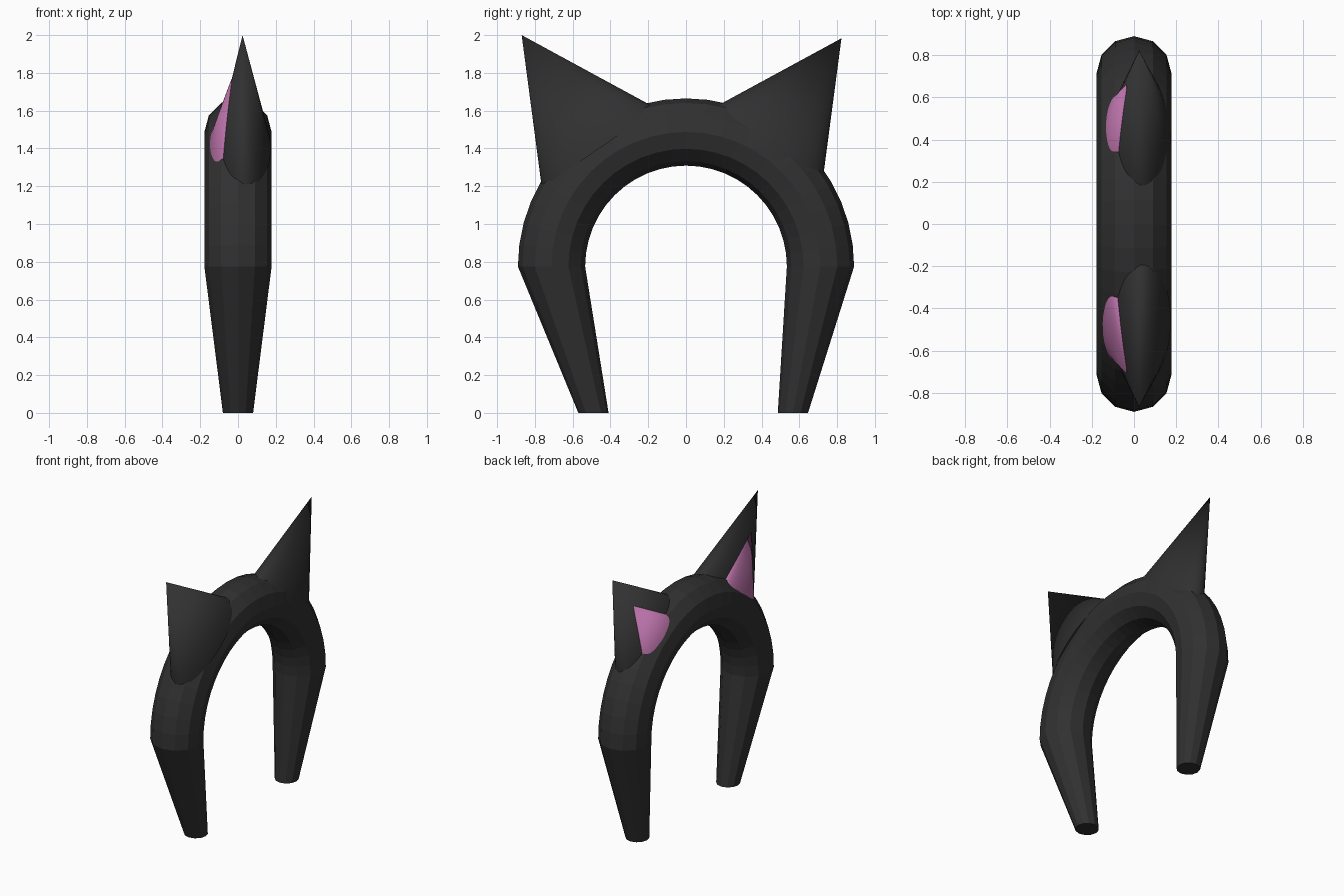
import bpy, bmesh
from math import sin, cos, pi
from mathutils import Vector

cube = bpy.data.objects.get("Cube")
if cube:
    bpy.data.objects.remove(cube)


def material(name, color):
    m = bpy.data.materials.new(name)
    m.use_nodes = True
    m.diffuse_color = color
    m.node_tree.nodes["Principled BSDF"].inputs["Base Color"].default_value = color
    return m


BLACK = material("soft black", (0.03, 0.03, 0.03, 1))
PINK = material("inner ear pink", (0.47, 0.16, 0.38, 1))


def finish(bm, name, mat, smooth=False):
    bmesh.ops.recalc_face_normals(bm, faces=bm.faces)
    for f in bm.faces:
        f.smooth = smooth and len(f.verts) < 5
    mesh = bpy.data.meshes.new(name)
    bm.to_mesh(mesh)
    bm.free()
    mesh.materials.append(mat)
    obj = bpy.data.objects.new(name, mesh)
    bpy.context.collection.objects.link(obj)
    return obj


def tube(name, sections, sides=12, cap_end=False):
    """Sweep a round section; each section is (y, z, radius, outward angle)."""
    bm = bmesh.new()
    rings = []
    for y, z, r, a in sections:
        ring = []
        for i in range(sides):
            t = 2 * pi * i / sides
            out = r * cos(t)
            ring.append(bm.verts.new((r * sin(t), y + out * cos(a), z + out * sin(a))))
        rings.append(ring)
    for low, high in zip(rings, rings[1:]):
        for i in range(sides):
            j = (i + 1) % sides
            bm.faces.new((low[i], low[j], high[j], high[i]))
    if cap_end:
        bm.faces.new(rings[-1])
    return finish(bm, name, BLACK)


def ear_cone(name, tip, base, half_x, half_wide, mat, sides=40):
    """Flattened cone whose base ellipse is square to its axis in the y-z plane."""
    tip, base = Vector(tip), Vector(base)
    axis = base - tip
    wide = Vector((0, -axis.z, axis.y)).normalized() * half_wide
    bm = bmesh.new()
    top = bm.verts.new(tip)
    ring = [bm.verts.new(base + Vector((half_x * cos(t), 0, 0)) + wide * sin(t))
            for t in (2 * pi * i / sides for i in range(sides))]
    for i in range(sides):
        bm.faces.new((top, ring[i], ring[(i + 1) % sides]))
    bm.faces.new(ring)
    return finish(bm, name, mat, smooth=True)


# Arched band
HUB, MAJOR, MINOR, STEPS = 0.775, 0.712, 0.178, 24
tube("arched_band", [(MAJOR * cos(a), HUB + MAJOR * sin(a), MINOR, a)
                     for a in (pi * i / STEPS for i in range(STEPS + 1))])

# Tapered legs
for name, side, foot in (("front_leg", -1, -0.49), ("back_leg", 1, 0.566)):
    angle = 0 if side > 0 else pi
    tube(name, [(side * MAJOR, HUB, MINOR, angle), (foot, 0, 0.08, angle)], cap_end=True)

# Ears with a smaller pink cone showing through one side
DEEP = 1.07      # bases continue a little way into the band
INNER = 0.584    # size of the pink cone relative to the ear
for label, side, tip_y, tip_z in (("front", -1, -0.87, 2.0), ("back", 1, 0.823, 1.983)):
    run = Vector((0, -side * 0.385, -0.56))
    tip = Vector((0.024, tip_y, tip_z))
    ear_cone(label + "_ear", tip, tip + run * DEEP + Vector((0.006, 0, 0)),
             0.135 * DEEP, 0.346 * DEEP, BLACK)
    inner_tip = tip + run * (1 - INNER)
    inner_tip.x = -0.035
    ear_cone(label + "_inner_ear", inner_tip,
             inner_tip + run * INNER * DEEP + Vector((-0.052, 0, 0)),
             0.06 * DEEP, 0.346 * INNER * DEEP, PINK)
